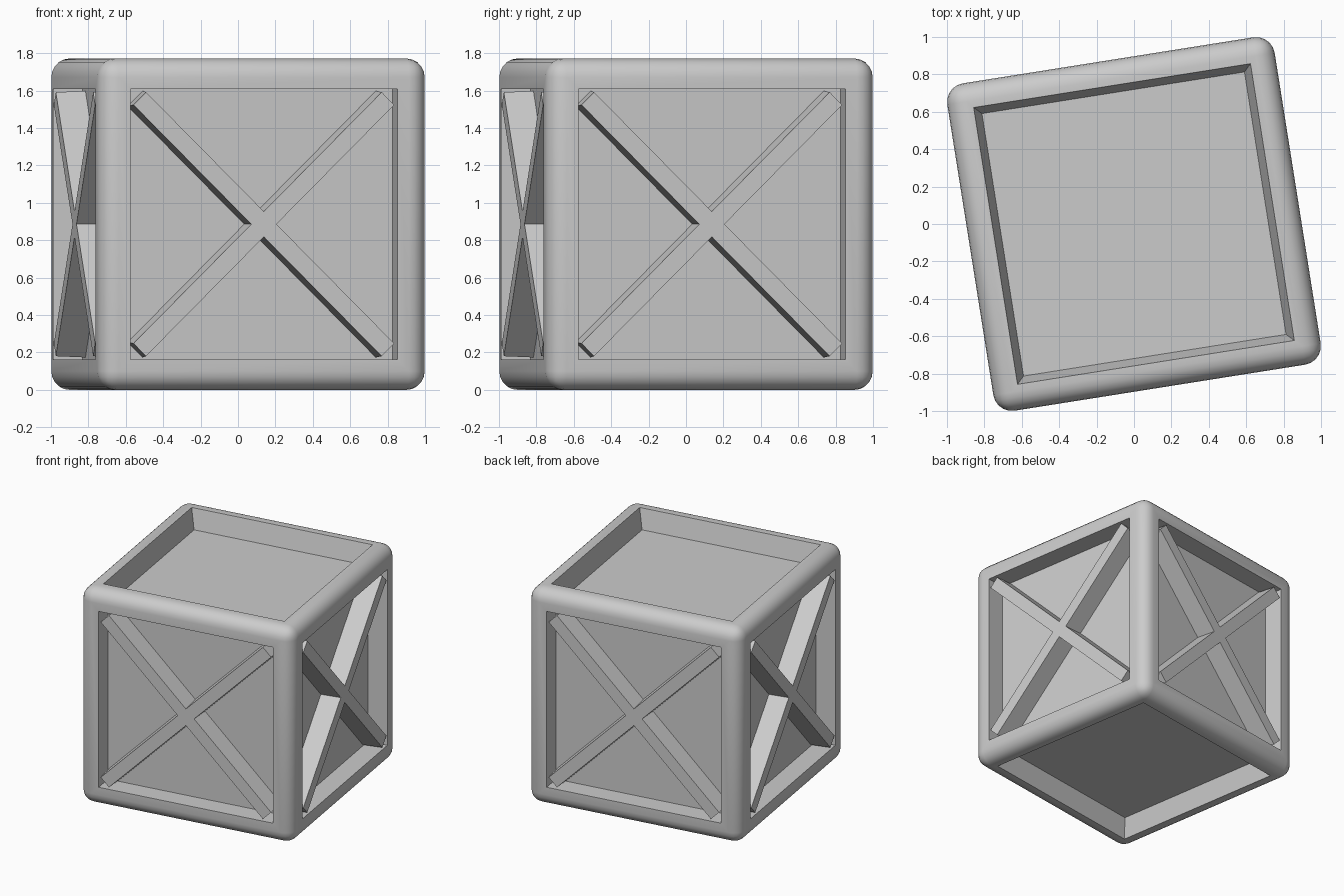
import bpy, bmesh, math
from mathutils import Matrix, Vector

if "Cube" in bpy.data.objects:
    bpy.data.objects.remove(bpy.data.objects["Cube"])

H = 0.886            # half size of the crate
R = 0.1              # edge rounding
DEPTH = 0.16         # panel recess
OPEN = 0.696         # half width of the recessed panels
TURN = math.radians(9)


def finish(name, bm, matrix):
    bmesh.ops.recalc_face_normals(bm, faces=bm.faces[:])
    me = bpy.data.meshes.new(name)
    bm.to_mesh(me)
    bm.free()
    ob = bpy.data.objects.new(name, me)
    bpy.context.collection.objects.link(ob)
    ob.matrix_world = matrix
    bpy.ops.object.select_all(action='DESELECT')
    ob.select_set(True)
    bpy.context.view_layer.objects.active = ob
    bpy.ops.object.shade_smooth_by_angle(angle=math.radians(30))
    return ob


base = Matrix.Translation((0, 0, H)) @ Matrix.Rotation(TURN, 4, 'Z')

# crate body: rounded cube with a recessed panel in each face
bm = bmesh.new()
bmesh.ops.create_cube(bm, size=2 * H)
bmesh.ops.bevel(bm, geom=bm.edges[:], offset=R, segments=5, profile=0.5,
                affect='EDGES')
bm.normal_update()
for face in sorted(bm.faces, key=lambda f: -f.calc_area())[:6]:
    n = face.normal.copy()
    rim = 0.734 if abs(n.z) > 0.9 else OPEN      # top and bottom walls slope
    bmesh.ops.inset_individual(bm, faces=[face], thickness=H - R - rim)
    new = bmesh.ops.extrude_discrete_faces(bm, faces=[face])["faces"][0]
    k = OPEN / rim
    for v in new.verts:
        flat = v.co - n * v.co.dot(n)
        v.co = flat * k + n * (H - DEPTH)
finish("crate_body", bm, base)


# cross braces: one tapered X per side
def x_outline(w, length):
    pts = []
    for i in range(4):
        rot = Matrix.Rotation(math.radians(45 + 90 * i), 3, 'Y')
        pts += [rot @ Vector(p) for p in ((length, 0, w), (length, 0, -w), (w, 0, -w))]
    return pts


for i, side in enumerate(("front", "right", "back", "left")):
    bm = bmesh.new()
    outer = [bm.verts.new(p + Vector((0, -H + 0.001, 0))) for p in x_outline(0.048, 0.95)]
    inner = [bm.verts.new(p + Vector((0, -H + DEPTH + 0.01, 0))) for p in x_outline(0.058, 0.95)]
    # the outline runs arm by arm, so reorder it to a simple loop
    key = lambda v: math.atan2(v.co.z, v.co.x)
    outer.sort(key=key)
    inner.sort(key=key)
    bm.faces.new(outer)
    bm.faces.new(inner[::-1])
    for j in range(12):
        m = (j + 1) % 12
        bm.faces.new((outer[j], outer[m], inner[m], inner[j]))
    finish(side + "_cross_brace", bm, base @ Matrix.Rotation(math.pi / 2 * i, 4, 'Z'))
